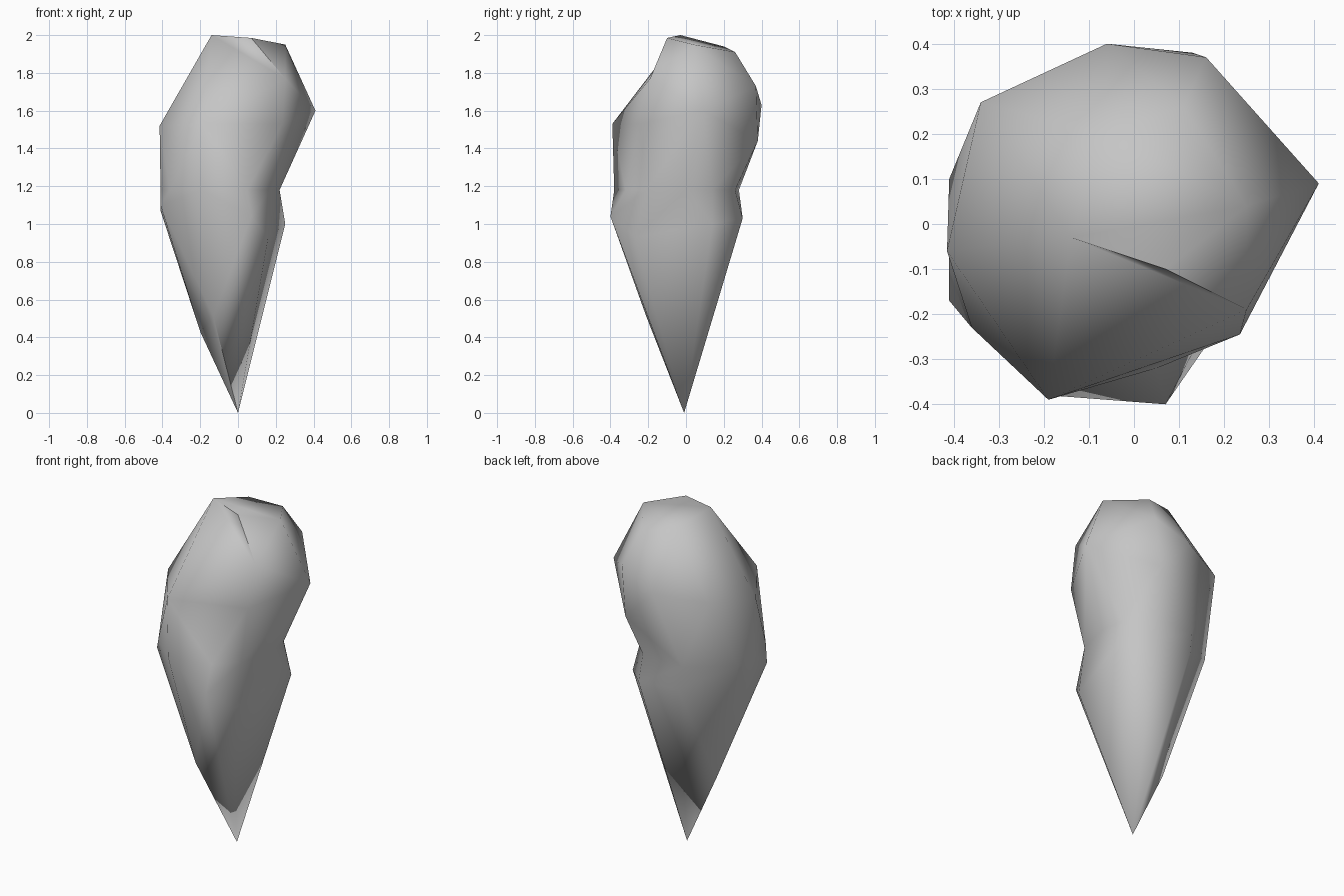
import bpy
import bmesh
import math
from mathutils import Vector

default_cube = bpy.data.objects.get("Cube")
if default_cube:
    bpy.data.objects.remove(default_cube, do_unlink=True)


def make_material(name, colour):
    material = bpy.data.materials.new(name)
    material.use_nodes = True
    material.diffuse_color = colour
    material.node_tree.nodes["Principled BSDF"].inputs["Base Color"].default_value = colour
    return material


def add_hull(bm, rim, points):
    """Wrap a faceted skin round the points and the shared rim, open at the rim."""
    verts = [bm.verts.new(point) for point in points]
    bmesh.ops.convex_hull(bm, input=verts + rim, use_existing_faces=False)
    rim_set = set(rim)
    caps = [face for face in bm.faces if rim_set.issuperset(face.verts)]
    bmesh.ops.delete(bm, geom=caps, context='FACES')


def nearest_vert(bm, point):
    return min(bm.verts, key=lambda vert: (vert.co - Vector(point)).length)


# Pinched waist shared by the two halves of the rock
waist_height = 1.18
waist_outline = [
    (0.22, 0), (0.2, 0.14), (0.1, 0.26), (-0.17, 0.28), (-0.41, 0.1),
    (-0.41, -0.07), (-0.36, -0.23), (-0.19, -0.38), (0.05, -0.32), (0.17, -0.21),
]

# Upper bulge: shoulder corners, then the slanted crown
crown_peak = (-0.14, -0.03, 2)
crown_front = (0.07, -0.1, 1.985)
front_shoulder = (-0.19, -0.39, 1.53)
upper_points = [
    front_shoulder, crown_peak, crown_front,
    (-0.06, 0.4, 1.63), (0.16, 0.37, 1.73), (0.41, 0.09, 1.6),
    (0.235, -0.245, 1.53), (0.25, -0.19, 1.77), (-0.415, -0.06, 1.52),
    (-0.34, 0.27, 1.6), (0.13, 0.38, 1.44), (0.25, 0.04, 1.95),
    (0.11, 0.26, 1.91), (-0.07, 0.2, 1.94),
]

# Lower spike: ledge corners, side ridges and the pointed tip
lower_points = [
    (0.07, -0.4, 1.04), (-0.41, -0.17, 1.1), (-0.41, 0.02, 1.07),
    (-0.15, 0.29, 1.05), (0.1, 0.3, 1.03), (0.25, 0.14, 1),
    (0.16, -0.27, 0.93), (-0.2, 0, 0.43), (-0.13, -0.21, 0.51),
    (0, -0.01, 0),
]

bm = bmesh.new()
rim = [bm.verts.new((x, y, waist_height)) for x, y in waist_outline]
add_hull(bm, rim, upper_points)
add_hull(bm, rim, lower_points)

# Tidy stray pieces and face everything outward
loose_edges = [edge for edge in bm.edges if not edge.link_faces]
bmesh.ops.delete(bm, geom=loose_edges, context='EDGES')
loose_verts = [vert for vert in bm.verts if not vert.link_faces]
bmesh.ops.delete(bm, geom=loose_verts, context='VERTS')
bmesh.ops.recalc_face_normals(bm, faces=bm.faces)

# Shallow hollow below the crown, made by turning one ridge
ridge = bm.edges.get([nearest_vert(bm, crown_front), nearest_vert(bm, front_shoulder)])
if ridge:
    bmesh.ops.rotate_edges(bm, edges=[ridge], use_ccw=False)

mesh = bpy.data.meshes.new("rock_spike")
bm.to_mesh(mesh)
bm.free()
mesh.materials.append(make_material("stone_grey", (0.56, 0.56, 0.56, 1)))

rock = bpy.data.objects.new("rock_spike", mesh)
bpy.context.collection.objects.link(rock)
bpy.ops.object.select_all(action='DESELECT')
rock.select_set(True)
bpy.context.view_layer.objects.active = rock
bpy.ops.object.shade_smooth_by_angle(angle=math.radians(60))
